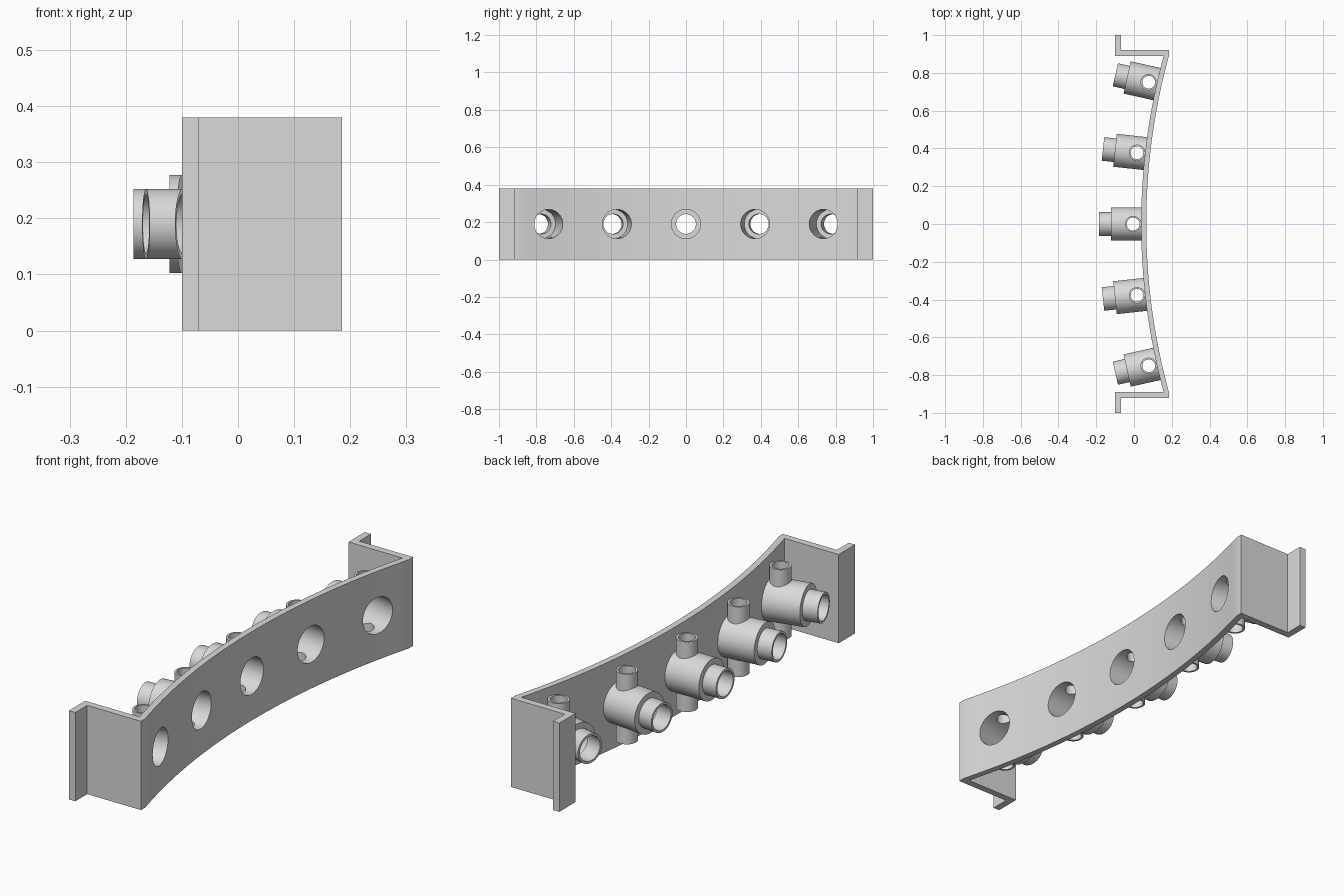
import bpy, bmesh, math
from mathutils import Matrix

cube = bpy.data.objects.get("Cube")
if cube:
    bpy.data.objects.remove(cube)

CX = 3.435                 # centre of the curved plate
R_FRONT, R_BACK = 3.37, 3.397
HEIGHT, MID = 0.38, 0.19
ANGLES = [math.radians(a) for a in (-12.6, -6.3, 0, 6.3, 12.6)]

grey = bpy.data.materials.new("light grey metal")
grey.use_nodes = True
grey.diffuse_color = (0.7, 0.7, 0.7, 1)
grey.node_tree.nodes["Principled BSDF"].inputs["Base Color"].default_value = grey.diffuse_color


def add_object(name, bm, x=0.0, helper=False):
    bmesh.ops.recalc_face_normals(bm, faces=bm.faces)
    mesh = bpy.data.meshes.new(name)
    bm.to_mesh(mesh)
    bm.free()
    mesh.materials.append(grey)
    ob = bpy.data.objects.new(name, mesh)
    ob.location.x = x
    ob.hide_render = helper
    bpy.context.collection.objects.link(ob)
    return ob


def cylinder(bm, radius, a, b, upright=False, turn=0.0):
    """Cylinder from a to b: along z at the pipe position, or along x at mid height."""
    if upright:
        place = Matrix.Translation((-0.005 - CX, 0, (a + b) / 2))
    else:
        place = Matrix.Translation(((a + b) / 2 - CX, 0, MID)) @ Matrix.Rotation(math.pi / 2, 4, 'Y')
    bmesh.ops.create_cone(bm, cap_ends=True, segments=64, radius1=radius, radius2=radius,
                          depth=b - a, matrix=Matrix.Rotation(turn, 4, 'Z') @ place)


def single(name, *args, **kw):
    bm = bmesh.new()
    cylinder(bm, *args, **kw)
    return add_object(name, bm, CX, True)


def boolean(ob, cutter, operation):
    mod = ob.modifiers.new(operation.lower(), 'BOOLEAN')
    mod.object, mod.operation, mod.solver = cutter, operation, 'EXACT'


def baked(ob):
    bpy.context.view_layer.update()
    deps = bpy.context.evaluated_depsgraph_get()
    return bpy.data.meshes.new_from_object(ob.evaluated_get(deps))


def smooth(ob):
    bpy.ops.object.select_all(action='DESELECT')
    ob.select_set(True)
    bpy.context.view_layer.objects.active = ob
    bpy.ops.object.shade_smooth_by_angle(angle=math.radians(30))


# Bracket: curved plate with stepped end flanges, extruded from its plan outline
def arc(radius, y_end, steps=40):
    ys = [y_end * (2 * i / steps - 1) for i in range(steps + 1)]
    return [(CX - math.sqrt(radius ** 2 - y * y), y) for y in ys]


flange = [(0.185, 0.92), (-0.07, 0.92), (-0.07, 1.0), (-0.1, 1.0), (-0.1, 0.89)]
outline = (arc(R_FRONT, 0.89) + flange + arc(R_BACK, 0.89)[::-1]
           + [(x, -y) for x, y in reversed(flange)])
bm = bmesh.new()
face = bm.faces.new([bm.verts.new((x, y, 0)) for x, y in outline])
top = bmesh.ops.extrude_face_region(bm, geom=[face])
bmesh.ops.translate(bm, vec=(0, 0, HEIGHT),
                    verts=[v for v in top["geom"] if isinstance(v, bmesh.types.BMVert)])
bracket = add_object("curved_bracket", bm)

# Round openings through the plate
bm = bmesh.new()
for angle in ANGLES:
    cylinder(bm, 0.078, -0.05, 0.15, turn=angle)
openings = add_object("opening_cutter", bm, CX, True)
boolean(bracket, openings, 'DIFFERENCE')
bracket.data = baked(bracket)
bracket.modifiers.clear()
smooth(bracket)

# One hollow nozzle: body, neck and upright cross pipe with their bores
bm = bmesh.new()
cylinder(bm, 0.0875, -0.122, 0.044)
body = add_object("nozzle_1", bm, CX)
helpers = [
    (single("neck_blank", 0.0625, -0.186, -0.1), 'UNION'),
    (single("pipe_blank", 0.043, 0.04, 0.34, upright=True), 'UNION'),
    (single("wide_bore", 0.078, -0.112, 0.15), 'DIFFERENCE'),
    (single("narrow_bore", 0.053, -0.25, 0.0), 'DIFFERENCE'),
    (single("pipe_bore", 0.034, -0.05, 0.45, upright=True), 'DIFFERENCE'),
]
for helper, operation in helpers:
    boolean(body, helper, operation)
body.data = baked(body)
body.modifiers.clear()
smooth(body)

# Five nozzles fanned around the plate's centre
for i, angle in enumerate(ANGLES):
    nozzle = body
    if i:
        nozzle = bpy.data.objects.new(f"nozzle_{i + 1}", body.data)
        bpy.context.collection.objects.link(nozzle)
    nozzle.location.x = CX
    nozzle.rotation_euler.z = angle

for helper in [openings] + [h for h, _ in helpers]:
    bpy.data.objects.remove(helper)
